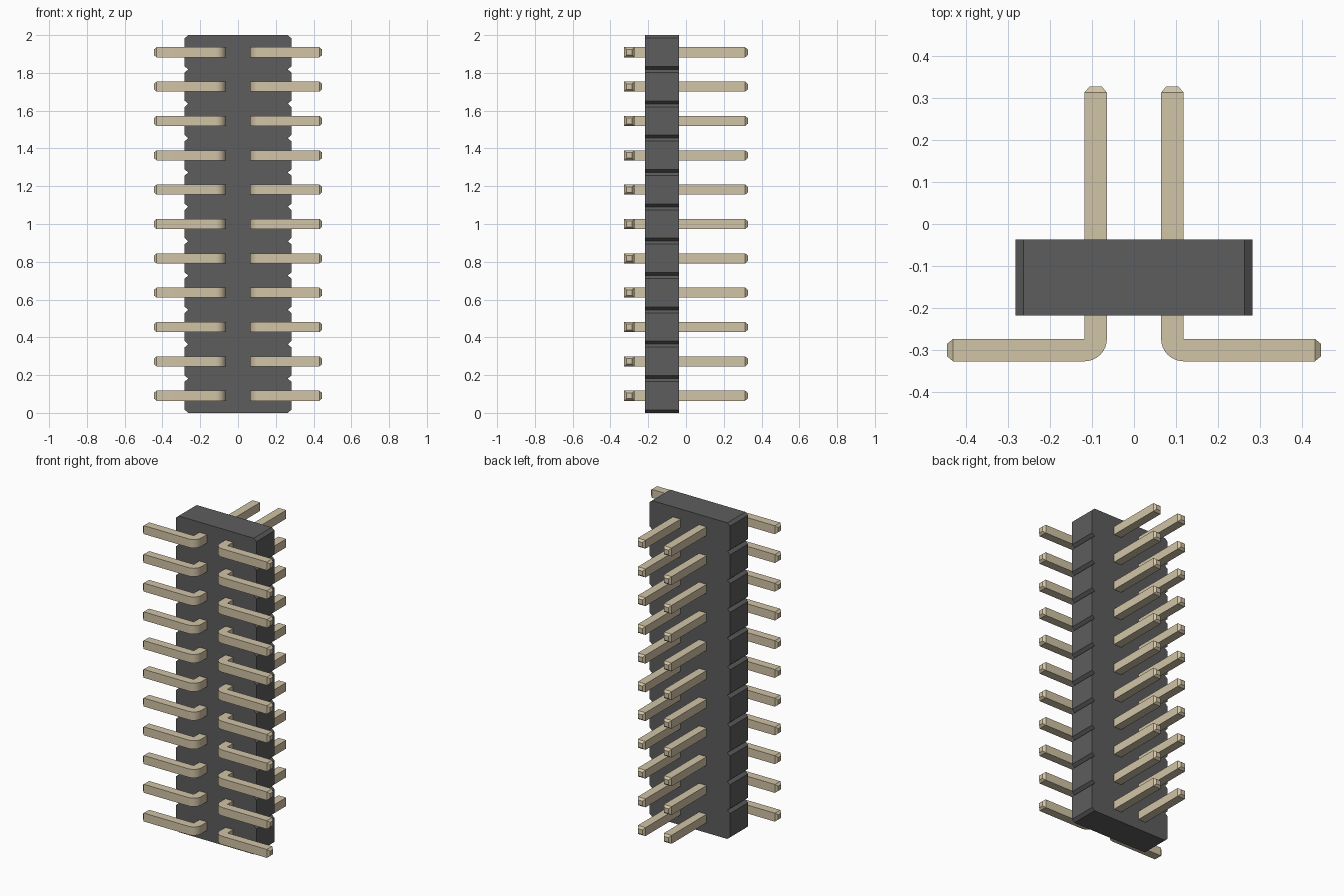
import bpy, bmesh, math
from mathutils import Vector

if "Cube" in bpy.data.objects:
    bpy.data.objects.remove(bpy.data.objects["Cube"])

ROWS = 11
PITCH = 2.0 / ROWS


def material(name, color):
    mat = bpy.data.materials.new(name)
    mat.diffuse_color = color
    mat.use_nodes = True
    mat.node_tree.nodes["Principled BSDF"].inputs["Base Color"].default_value = mat.diffuse_color
    return mat


def prism(points, offset):
    """Extrude a closed outline along the offset vector."""
    bm = bmesh.new()
    face = bm.faces.new([bm.verts.new(p) for p in points])
    ext = bmesh.ops.extrude_face_region(bm, geom=[face])
    verts = [g for g in ext["geom"] if isinstance(g, bmesh.types.BMVert)]
    bmesh.ops.translate(bm, verts=verts, vec=offset)
    bmesh.ops.recalc_face_normals(bm, faces=bm.faces)
    return bm


def finish(bm, name, mat):
    mesh = bpy.data.meshes.new(name)
    bm.to_mesh(mesh)
    bm.free()
    mesh.materials.append(mat)
    obj = bpy.data.objects.new(name, mesh)
    bpy.context.collection.objects.link(obj)
    return obj


def taper_tip(bm, direction, length, scale):
    """Extrude the end face furthest along direction into a bevelled tip."""
    direction = Vector(direction)
    end = max(bm.faces, key=lambda f: f.calc_center_median().dot(direction))
    tip = bmesh.ops.extrude_discrete_faces(bm, faces=[end])["faces"][0]
    centre = tip.calc_center_median()
    for v in tip.verts:
        v.co = centre + (v.co - centre) * scale + direction * length


# Plastic housing: one chamfered segment per pin row, notched on both sides
HALF_W, NOTCH_D, NOTCH_H = 0.282, 0.0185, 0.016
Y_FRONT, Y_BACK = -0.218, -0.037
right = []
for i in range(ROWS):
    z0, z1 = i * PITCH, (i + 1) * PITCH
    if i == 0:
        right.append((HALF_W - NOTCH_D, z0))
    right += [(HALF_W, z0 + NOTCH_H), (HALF_W, z1 - NOTCH_H), (HALF_W - NOTCH_D, z1)]
outline = right + [(-x, z) for x, z in reversed(right)]
bm = prism([(x, Y_FRONT, z) for x, z in outline], (0, Y_BACK - Y_FRONT, 0))
finish(bm, "housing", material("dark_plastic", (0.11, 0.11, 0.11, 1)))

# Pin: L-shaped square wire with a rounded outer bend
T = 0.0535
X_IN, X_OUT = 0.0645, 0.0645 + T
Y_ARM = -0.327
TIP = 0.014
x_end, y_end = 0.445 - TIP, 0.327 - TIP
corner = (X_OUT, Y_ARM + T)
profile = [(X_OUT, y_end), (X_IN, y_end)]
for k in range(9):
    a = math.pi + k / 8 * math.pi / 2
    profile.append((corner[0] + T * math.cos(a), corner[1] + T * math.sin(a)))
profile += [(x_end, Y_ARM), (x_end, Y_ARM + T), corner]
bm = prism([(x, y, PITCH / 2 - T / 2) for x, y in profile], (0, 0, T))
taper_tip(bm, (0, 1, 0), TIP, 0.56)
taper_tip(bm, (1, 0, 0), TIP, 0.56)
pins = finish(bm, "pins", material("pin_metal", (0.64, 0.55, 0.38, 1)))

# Smooth only the bend
bpy.context.view_layer.objects.active = pins
pins.select_set(True)
bpy.ops.object.shade_smooth_by_angle(angle=math.radians(25))

# Repeat the pin up the housing and mirror to the other side
array = pins.modifiers.new("rows", 'ARRAY')
array.count = ROWS
array.use_relative_offset = False
array.use_constant_offset = True
array.constant_offset_displace = (0, 0, PITCH)
mirror = pins.modifiers.new("sides", 'MIRROR')
mirror.use_axis = (True, False, False)
mirror.use_mirror_merge = False
